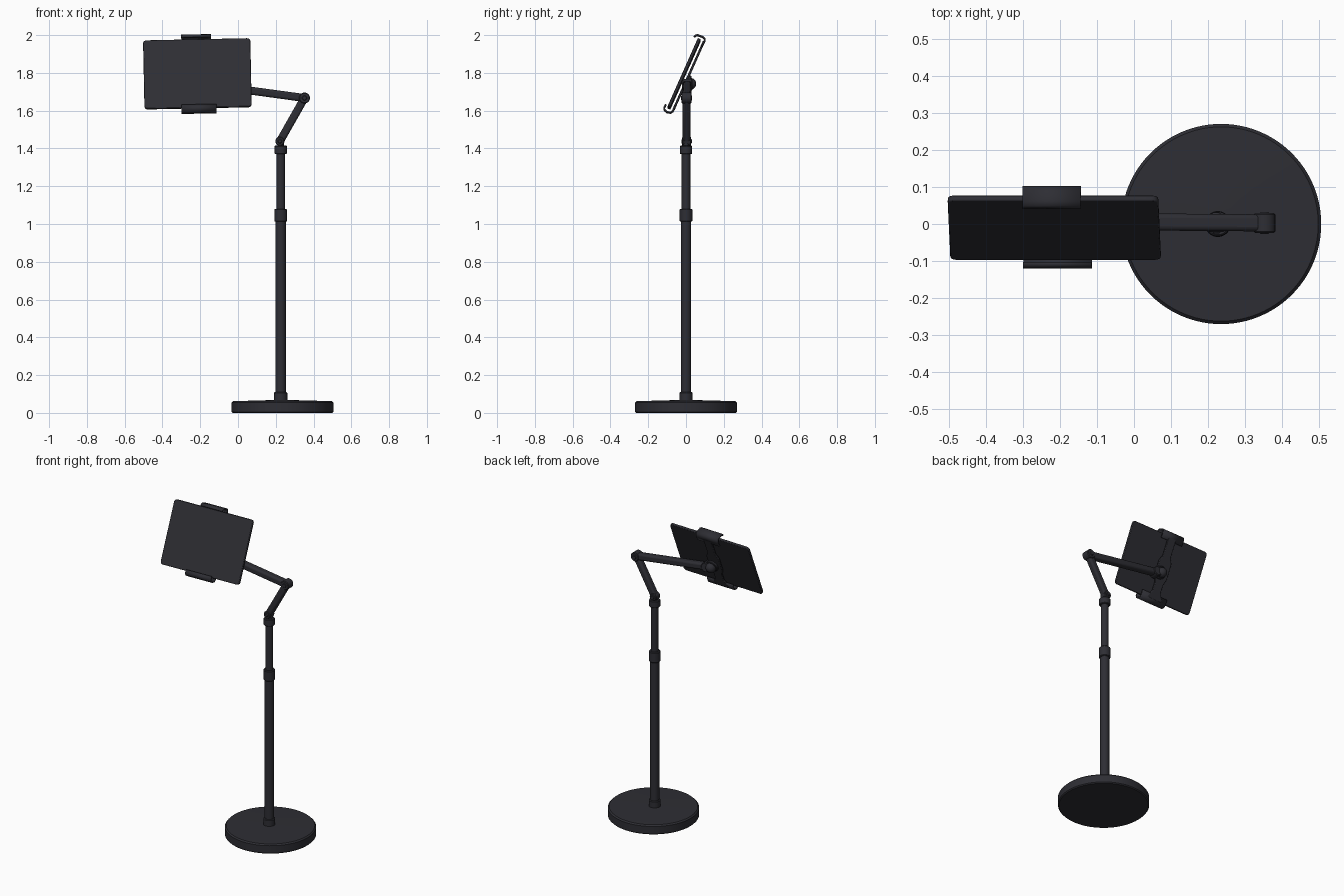
import bpy
import bmesh
from math import pi, sin, cos, radians
from mathutils import Matrix, Vector

if "Cube" in bpy.data.objects:
    bpy.data.objects.remove(bpy.data.objects["Cube"])

charcoal = bpy.data.materials.new("charcoal")
charcoal.use_nodes = True
COLOR = (0.027, 0.027, 0.034, 1)
charcoal.diffuse_color = COLOR
charcoal.node_tree.nodes["Principled BSDF"].inputs["Base Color"].default_value = COLOR

POLE_X = 0.226


def finish(name, bm, matrix=Matrix(), bevel=0, segments=3):
    bmesh.ops.recalc_face_normals(bm, faces=bm.faces)
    mesh = bpy.data.meshes.new(name)
    bm.to_mesh(mesh)
    bm.free()
    mesh.materials.append(charcoal)
    ob = bpy.data.objects.new(name, mesh)
    bpy.context.collection.objects.link(ob)
    ob.matrix_world = matrix
    if bevel:
        mod = ob.modifiers.new("Bevel", "BEVEL")
        mod.width, mod.segments = bevel, segments
        mod.limit_method, mod.angle_limit = "ANGLE", radians(40)
    bpy.ops.object.select_all(action="DESELECT")
    ob.select_set(True)
    bpy.context.view_layer.objects.active = ob
    bpy.ops.object.shade_smooth_by_angle(angle=radians(35))
    return ob


def lathe(name, profile, matrix, steps=48):
    """Revolve (radius, height) points about local z."""
    bm = bmesh.new()
    verts = [bm.verts.new((r, 0, z)) for r, z in profile]
    edges = [bm.edges.new(pair) for pair in zip(verts, verts[1:])]
    bmesh.ops.spin(bm, geom=verts + edges, angle=2 * pi, steps=steps,
                   axis=(0, 0, 1), cent=(0, 0, 0))
    bmesh.ops.remove_doubles(bm, verts=bm.verts, dist=1e-5)
    return finish(name, bm, matrix)


def drum(name, radius, low, high, matrix, edge=0.004):
    return lathe(name, [(0, low), (radius - edge, low), (radius, low + edge),
                        (radius, high - edge), (radius - edge, high), (0, high)], matrix)


def box(name, size, matrix, bevel):
    bm = bmesh.new()
    bmesh.ops.create_cube(bm, size=1)
    bmesh.ops.scale(bm, vec=size, verts=bm.verts)
    return finish(name, bm, matrix, bevel)


def plate(name, outline, y0, y1, matrix, bevel):
    """Extrude an x-z outline along local y."""
    bm = bmesh.new()
    face = bm.faces.new([bm.verts.new((x, y0, z)) for x, z in outline])
    out = bmesh.ops.extrude_face_region(bm, geom=[face])
    bmesh.ops.translate(bm, vec=(0, y1 - y0, 0),
                        verts=[v for v in out["geom"] if isinstance(v, bmesh.types.BMVert)])
    return finish(name, bm, matrix, bevel, 2)


def bar(name, a, b, width, depth):
    """Softly rounded bar between two points."""
    a, b = Vector(a), Vector(b)
    turn = (b - a).to_track_quat("Z", "Y").to_matrix().to_4x4()
    return box(name, (depth, width, (b - a).length) if abs(turn[1][1]) > 0.7
               else (width, depth, (b - a).length),
               Matrix.Translation((a + b) / 2) @ turn, 0.012)


def hook(name, side_profile, width, x, matrix):
    """Bent sheet clamp from (y, z) points."""
    bm = bmesh.new()
    rows = [[bm.verts.new((x + s * width / 2, y, z)) for s in (-1, 1)] for y, z in side_profile]
    for p, q in zip(rows, rows[1:]):
        bm.faces.new((p[0], p[1], q[1], q[0]))
    ob = finish(name, bm, matrix)
    mod = ob.modifiers.new("Thickness", "SOLIDIFY")
    mod.thickness, mod.offset = 0.009, 0
    return ob


def pivot(name, radius, half, point):
    """Hinge drum with its axis along y."""
    return drum(name, radius, -half, half,
                Matrix.Translation(point) @ Matrix.Rotation(pi / 2, 4, "X"))


# Weighted base and telescopic pole
lathe("base", [(0, 0), (0.264, 0), (0.27, 0.006), (0.27, 0.054), (0.262, 0.062),
               (0.05, 0.068), (0, 0.068)], Matrix.Translation((0.235, 0, 0)), 96)
pole = Matrix.Translation((POLE_X, 0, 0))
drum("base_collar", 0.035, 0.06, 0.11, pole)
drum("lower_pole", 0.027, 0.1, 1.03, pole)
drum("height_lock_collar", 0.034, 1.012, 1.08, pole)
drum("upper_pole", 0.023, 1.07, 1.39, pole)
drum("top_collar", 0.033, 1.37, 1.415, pole)
drum("top_neck", 0.018, 1.41, 1.435, pole)

# Folding arm
shoulder, elbow = Vector((0.222, 0.003, 1.438)), Vector((0.352, 0.003, 1.667))
wrist = Vector((-0.16, 0.007, 1.737))
bar("lower_arm", shoulder, elbow, 0.042, 0.042)
bar("upper_arm", elbow, wrist, 0.046, 0.042)
pivot("shoulder_pivot", 0.024, 0.024, shoulder)
pivot("elbow_pivot", 0.029, 0.027, elbow)
pivot("elbow_bolt", 0.014, 0.03, elbow)
pivot("shoulder_bolt", 0.012, 0.028, shoulder)
pivot("wrist_pivot", 0.03, 0.027, wrist)

# Tilted tablet, local y points out of its back
tilt = (Matrix.Translation((-0.215, -0.01, 1.795)) @ Matrix.Rotation(radians(-1.2), 4, "Y")
        @ Matrix.Rotation(radians(-24), 4, "X"))
corner = 0.018
outline = []
for cx, cz, start in ((1, 1, 0), (-1, 1, 90), (-1, -1, 180), (1, -1, 270)):
    for k in range(6):
        a = radians(start + k * 18)
        outline.append((cx * (0.284 - corner) + corner * cos(a),
                        cz * (0.198 - corner) + corner * sin(a)))
plate("tablet", outline, -0.008, 0.008, tilt, 0.003)

# Holder behind the tablet
half_rail = [(0.028, 0.2), (0.028, 0.07), (0.045, 0.04), (0.045, -0.06),
             (0.03, -0.1), (0.03, -0.15), (0.06, -0.2)]
rail = half_rail + [(-x, z) for x, z in reversed(half_rail)]
plate("holder_rail", rail, 0.02, 0.032, tilt, 0.003)
hook("top_clamp", [(0.026, 0.165), (0.029, 0.2), (0.024, 0.214), (0.01, 0.218),
                   (-0.018, 0.216), (-0.027, 0.21), (-0.03, 0.2)], 0.157, -0.003, tilt)
hook("bottom_clamp", [(0.026, -0.17), (0.026, -0.205), (0.018, -0.218), (0, -0.222),
                      (-0.016, -0.218), (-0.023, -0.208), (-0.022, -0.188)], 0.185, 0.005, tilt)

# Ball joint between arm and holder
joint = tilt @ Matrix.Translation((0.018, 0.052, -0.035))
back_axis = joint @ Matrix.Rotation(-pi / 2, 4, "X")
drum("ball_socket", 0.04, -0.025, -0.008, back_axis)
lathe("ball", [(0.031 * sin(pi * k / 16), -0.031 * cos(pi * k / 16)) for k in range(17)],
      back_axis, 32)
